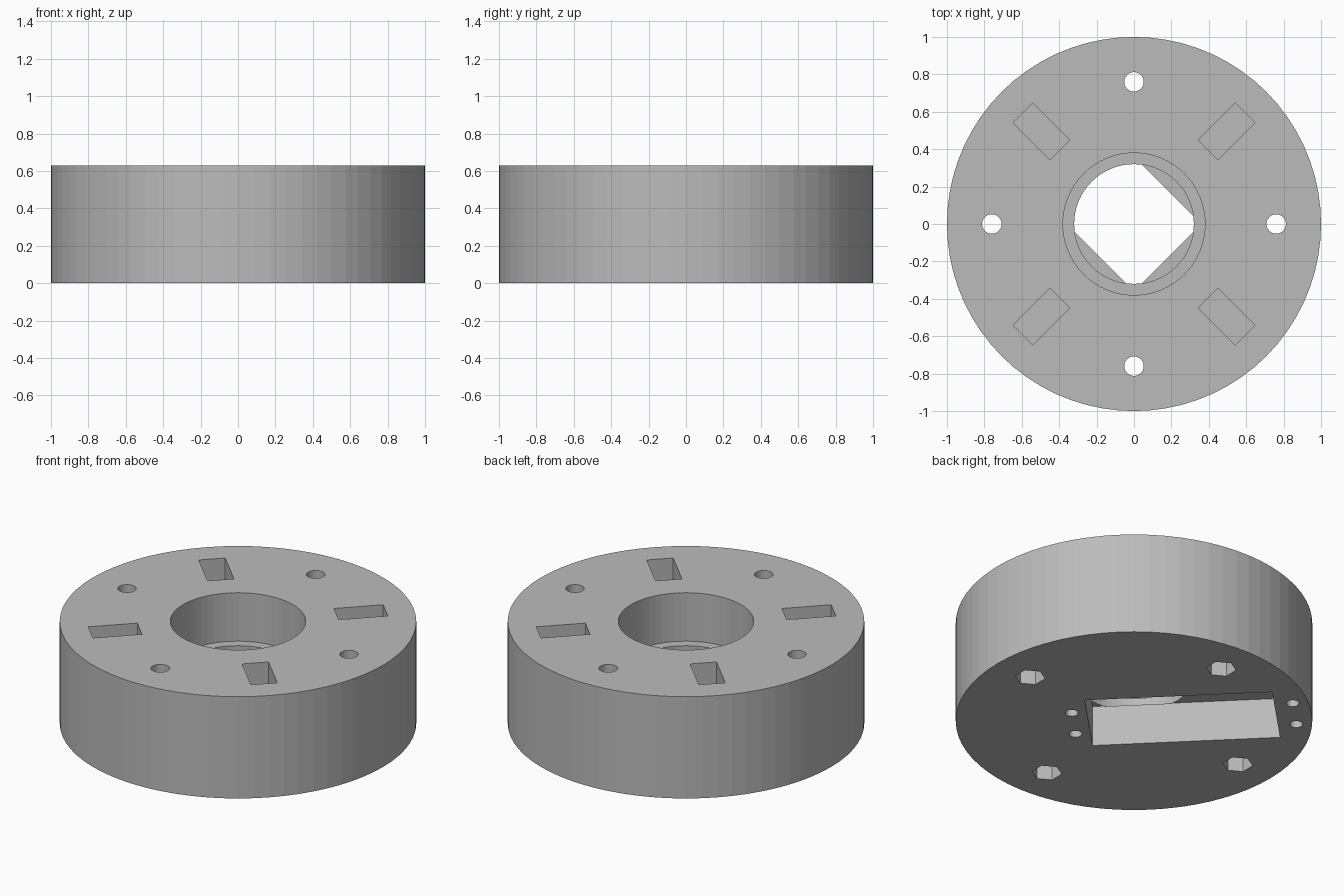
import bpy
import bmesh
from math import pi, cos, sin
from mathutils import Matrix

default = bpy.data.objects.get("Cube")
if default:
    bpy.data.objects.remove(default, do_unlink=True)

HEIGHT = 0.63
DIAGONAL = 0.75 * pi     # direction of the long axis of the underside slot

grey = bpy.data.materials.new("grey plastic")
grey.use_nodes = True
grey.diffuse_color = (0.5, 0.5, 0.5, 1)
grey.node_tree.nodes["Principled BSDF"].inputs["Base Color"].default_value = (0.5, 0.5, 0.5, 1)


def make_object(name, bm):
    mesh = bpy.data.meshes.new(name)
    bm.to_mesh(mesh)
    bm.free()
    mesh.materials.append(grey)
    obj = bpy.data.objects.new(name, mesh)
    bpy.context.collection.objects.link(obj)
    return obj


def prism(name, radius, z0, z1, sides=48, x=0, y=0, turn=0):
    """Upright cylinder or prism between two heights."""
    bm = bmesh.new()
    place = Matrix.Translation((x, y, (z0 + z1) / 2)) @ Matrix.Rotation(turn, 4, 'Z')
    bmesh.ops.create_cone(bm, cap_ends=True, segments=sides, radius1=radius,
                          radius2=radius, depth=z1 - z0, matrix=place)
    return make_object(name, bm)


def radial_box(name, angle, start, end, width, z0, z1):
    """Box running from start to end along a direction from the centre."""
    bm = bmesh.new()
    place = (Matrix.Rotation(angle, 4, 'Z')
             @ Matrix.Translation(((start + end) / 2, 0, (z0 + z1) / 2))
             @ Matrix.Diagonal((end - start, width, z1 - z0, 1)))
    bmesh.ops.create_cube(bm, size=1, matrix=place)
    return make_object(name, bm)


def cut(body, cutter):
    cutter.hide_render = True
    mod = body.modifiers.new(cutter.name, 'BOOLEAN')
    mod.operation = 'DIFFERENCE'
    mod.solver = 'EXACT'
    mod.object = cutter
    bpy.context.view_layer.objects.active = body
    bpy.ops.object.modifier_apply(modifier=mod.name)
    bpy.data.objects.remove(cutter, do_unlink=True)


# Round body
body = prism("round_body", 1, 0, HEIGHT, sides=72)

# Stepped central bore and the offset slot beneath it
cut(body, prism("bore", 0.38, 0.33, 1, sides=64))
cut(body, prism("inner_bore", 0.32, 0.25, 0.5, sides=64))
cut(body, radial_box("slot", DIAGONAL, -0.255, 0.80, 0.51, -0.2, 0.252))

for i in range(4):
    a = i * pi / 2
    x, y = 0.76 * cos(a), 0.76 * sin(a)
    # Bolt hole with a hexagonal nut recess underneath
    cut(body, prism("bolt_hole", 0.052, -0.2, 1, sides=32, x=x, y=y))
    cut(body, prism("nut_recess", 0.085, -0.2, 0.2, sides=6, x=x, y=y))
    # Rectangular pocket in the top
    cut(body, radial_box("pocket", a + pi / 4, 0.56, 0.84, 0.15, 0.33, 1))

# Pairs of blind screw holes beyond both ends of the slot
for along in (-0.34, 0.903):
    for across in (-0.118, 0.118):
        x = along * cos(DIAGONAL) - across * sin(DIAGONAL)
        y = along * sin(DIAGONAL) + across * cos(DIAGONAL)
        cut(body, prism("screw_hole", 0.036, -0.2, 0.24, sides=24, x=x, y=y))

for polygon in body.data.polygons:
    polygon.use_smooth = False
    polygon.material_index = 0
